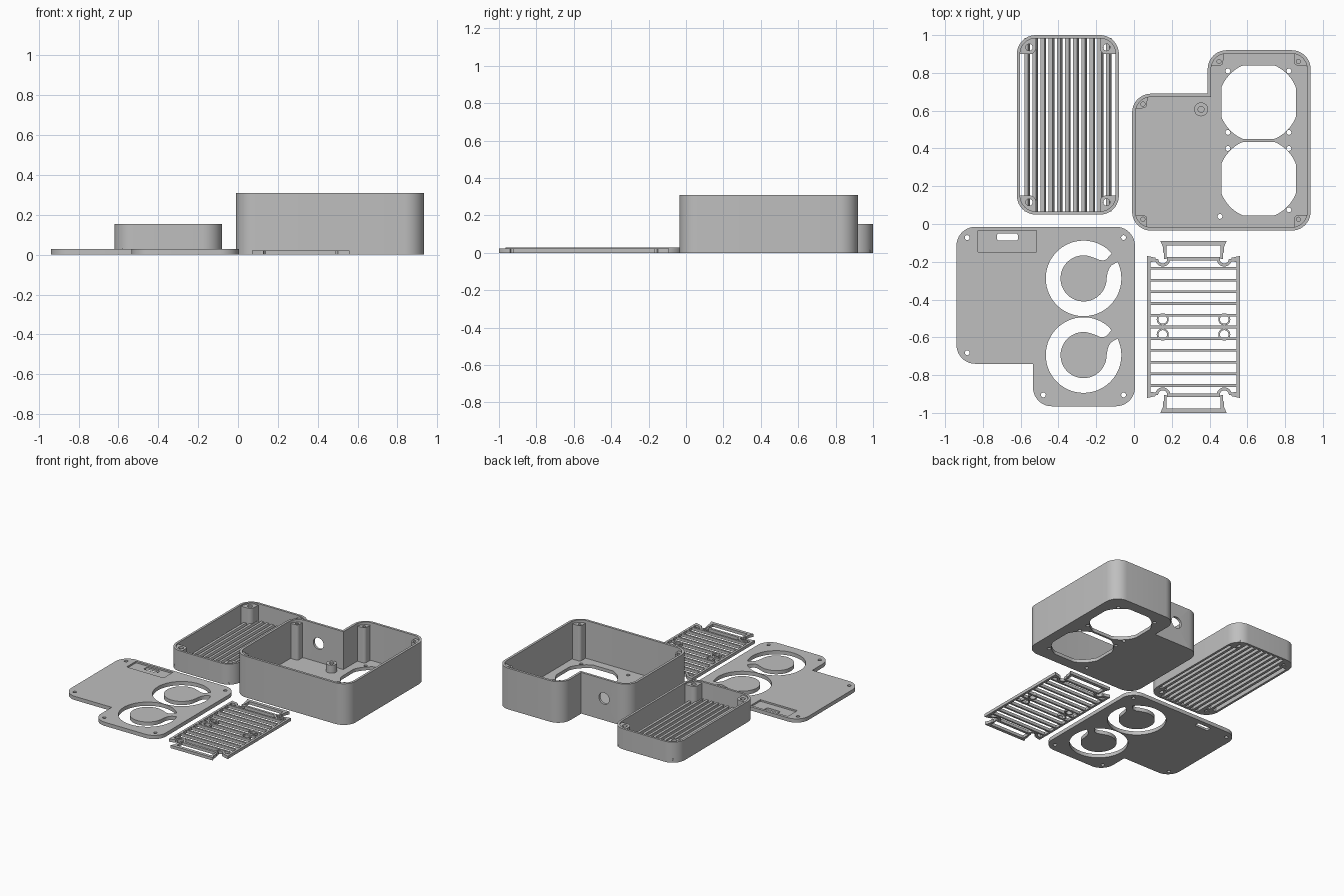
import bpy, bmesh, math
from mathutils import Vector

if "Cube" in bpy.data.objects:
    bpy.data.objects.remove(bpy.data.objects["Cube"])

grey = bpy.data.materials.new("grey plastic")
grey.diffuse_color = (0.52, 0.52, 0.52, 1)
grey.use_nodes = True
grey.node_tree.nodes["Principled BSDF"].inputs["Base Color"].default_value = grey.diffuse_color


def finish(name, mesh):
    """Weld, fix normals, shade and colour a part."""
    bm = bmesh.new()
    bm.from_mesh(mesh)
    bmesh.ops.remove_doubles(bm, verts=bm.verts, dist=1e-5)
    bmesh.ops.recalc_face_normals(bm, faces=bm.faces)
    bm.to_mesh(mesh)
    bm.free()
    mesh.materials.clear()
    mesh.materials.append(grey)
    mesh.shade_smooth()
    mesh.set_sharp_from_angle(angle=math.radians(30))
    ob = bpy.data.objects.new(name, mesh)
    bpy.context.collection.objects.link(ob)
    return ob


def plate(name, loops, z0, z1):
    """Extrude an outline; further loops become holes."""
    cu = bpy.data.curves.new(name + "_profile", 'CURVE')
    cu.dimensions, cu.fill_mode, cu.extrude = '2D', 'BOTH', (z1 - z0) / 2
    for pts in loops:
        sp = cu.splines.new('POLY')
        sp.points.add(len(pts) - 1)
        for p, q in zip(sp.points, pts):
            p.co = (q[0], q[1], 0, 1)
        sp.use_cyclic_u = True
    tmp = bpy.data.objects.new(name + "_tmp", cu)
    bpy.context.collection.objects.link(tmp)
    dg = bpy.context.evaluated_depsgraph_get()
    mesh = bpy.data.meshes.new_from_object(tmp.evaluated_get(dg))
    bpy.data.objects.remove(tmp)
    for v in mesh.vertices:
        v.co.z += (z0 + z1) / 2
    return finish(name, mesh)


def arc(cx, cy, r, a0, a1, n=24):
    return [(cx + r * math.cos(math.radians(a0 + (a1 - a0) * i / n)),
             cy + r * math.sin(math.radians(a0 + (a1 - a0) * i / n))) for i in range(n + 1)]


def circle(cx, cy, r, n=24):
    return arc(cx, cy, r, 0, 360, n)[:-1]


def rounded(corners, n=10):
    """Right-angled polygon from (x, y, corner radius)."""
    out = []
    for i, (x, y, r) in enumerate(corners):
        p = Vector((x, y))
        if r == 0:
            out.append((x, y))
            continue
        u = (Vector(corners[i - 1][:2]) - p).normalized()
        v = (Vector(corners[(i + 1) % len(corners)][:2]) - p).normalized()
        c = p + (u + v) * r
        for k in range(n + 1):
            t = math.pi / 2 * k / n
            out.append(tuple(c - v * r * math.cos(t) - u * r * math.sin(t)))
    return out


def rect(x0, y0, x1, y1, r=0.0):
    return rounded([(x0, y0, r), (x1, y0, r), (x1, y1, r), (x0, y1, r)])


def corner_post(name, cx, cy, sx, sy, reach, r, hole, z0, z1, big):
    """Screw post filling a corner; sx, sy point towards the corner."""
    xo, yo, xi, yi = cx + sx * reach, cy + sy * reach, cx - sx * r, cy - sy * r
    pts = [(xo, yo, big), (xi, yo, 0), (xi, yi, r * 0.95), (xo, yi, 0)]
    plate(name, [rounded(pts), circle(cx, cy, hole)], z0, z1)


# Louvred tray: wall, slanted slats, corner posts
TX0, TX1, TY0, TY1, TH = -0.62, -0.08, 0.05, 1.0, 0.155
plate("tray_wall", [rect(TX0, TY0, TX1, TY1, 0.1),
                    rect(TX0 + .017, TY0 + .017, TX1 - .017, TY1 - .017, 0.083)], 0, TH)
for k in range(11):
    x = -0.35 + (k - 5) * 0.0432
    sec = [(x - .015, .03), (x + .005, .03), (x + .015, 0), (x - .005, 0)]
    bm = bmesh.new()
    a, b = [[bm.verts.new((px, y, pz)) for px, pz in sec] for y in (TY0 + .016, TY1 - .016)]
    bm.faces.new(a)
    bm.faces.new(b)
    for i in range(4):
        bm.faces.new((a[i], a[i - 1], b[i - 1], b[i]))
    me = bpy.data.meshes.new("tray_slat")
    bm.to_mesh(me)
    bm.free()
    finish("tray_slat", me)
for sx in (-1, 1):
    for sy in (-1, 1):
        corner_post("tray_post", -0.35 + sx * .205, 0.525 + sy * .41, sx, sy,
                    .05, .036, .018, 0, .145, .08)


# Deep case: stepped outline
def case_outline(d, r):
    return rounded([(-.01 + d, -.035 + d, r), (.935 - d, -.035 + d, r), (.935 - d, .92 - d, r),
                    (.39 + d, .92 - d, r), (.39 + d, .69 - d, 0), (-.01 + d, .69 - d, r)])


wall = plate("case_wall", [case_outline(0, .1), case_outline(.018, .082)], 0, .31)


# Fan openings: circles with flattened sides
def fan_hole(cx, cy):
    return [(max(cx - .198, min(cx + .198, x)), max(cy - .195, min(cy + .195, y)))
            for x, y in circle(cx, cy, .212, 96)]


screws = [(.497, .81), (.82, .81), (.497, .485), (.82, .485),
          (.497, .4), (.82, .4), (.455, .04), (.82, .075)]
plate("case_floor", [case_outline(.018, .082), fan_hole(.66, .645), fan_hole(.66, .24)]
      + [circle(x, y, .013, 16) for x, y in screws], 0, .025)
for x, y, sx, sy in [(.047, .635, -1, 1), (.047, .025, -1, -1), (.87, .025, 1, -1),
                     (.87, .86, 1, 1), (.45, .86, -1, 1)]:
    corner_post("case_post", x, y, sx, sy, .045, .022, .011, .025, .29, .07)
plate("case_standoff", [circle(.355, .607, .037), circle(.355, .607, .016)], .025, .085)

# Cable hole in the step wall
bpy.ops.mesh.primitive_cylinder_add(vertices=32, radius=.043, depth=.1,
                                    location=(.2, .68, .165), rotation=(math.pi / 2, 0, 0))
cutter = bpy.context.object
cutter.name = "cable_hole_cutter"
cutter.hide_render = True
mod = wall.modifiers.new("cable_hole", 'BOOLEAN')
mod.operation, mod.solver, mod.object = 'DIFFERENCE', 'EXACT', cutter
bpy.context.view_layer.objects.active = wall
bpy.ops.object.modifier_apply(modifier=mod.name)
bpy.data.objects.remove(cutter)

# Lid: stepped plate with hooked ring cuts and a recess with a slot
lid = rounded([(-.94, -.74, .1), (-.535, -.74, 0), (-.535, -.965, .1), (.005, -.965, .1),
               (.005, -.015, .1), (-.94, -.015, .1)])


def hook_cut(cx, cy):
    tip_low = [(.148, .069), (.135, .052), (.127, .03), (.122, 0)]
    tip_high = [(.06, .108), (.085, .097), (.105, .095), (.12, .1), (.148, .132)]
    return (arc(cx, cy, .2, 50, 386, 64) + [(cx + x, cy + y) for x, y in tip_low]
            + arc(cx, cy, .122, -10, -280, 48) + [(cx + x, cy + y) for x, y in tip_high])


lid_cuts = [hook_cut(-.267, -.288), hook_cut(-.267, -.694)]
lid_cuts += [circle(x, y, .013, 16) for x, y in
             [(-.883, -.072), (-.055, -.072), (-.883, -.682), (-.48, -.905), (-.055, -.905)]]
plate("lid_base", [lid, rect(-.725, -.088, -.615, -.05, .01)] + lid_cuts, 0, .016)
plate("lid_top", [lid, rect(-.825, -.147, -.517, -.035)] + lid_cuts, .016, .028)

# Grille: side rails, cross bars, end tabs, scallops and rings
GX, GY, GZ = .315, -.545, .022


def bar(name, x0, y0, x1, y1):
    plate(name, [rect(min(x0, x1), min(y0, y1), max(x0, x1), max(y0, y1))], 0, GZ)


for k in range(-5, 6):
    bar("grille_bar", GX - .23, GY + k * .062 - .007, GX + .23, GY + k * .062 + .007)
for s in (-1, 1):
    bar("grille_rail", GX + s * .228, GY - .36, GX + s * .245, GY + .36)
    for t in (-1, 1):
        yb = GY + t * .36                       # end line
        plate("grille_tip", [[(GX + s * .245, yb + t * .016), (GX + s * .245, yb - t * .02),
                              (GX + s * .2, yb - t * .012), (GX + s * .2, yb + t * .006)]], 0, GZ)
        cx = GX + s * .163
        a0 = 0 if t < 0 else 180
        plate("grille_scallop", [arc(cx, yb, .04, a0, a0 + 180) + arc(cx, yb, .024, a0 + 180, a0)], 0, GZ)
        bar("grille_tab_side", GX + s * .143, yb, GX + s * .155, yb + t * .095)
        plate("grille_tab_ear", [[(GX + s * .15, yb + t * .095), (GX + s * .176, yb + t * .095),
                                  (GX + s * .162, yb + t * .065), (GX + s * .162, yb + t * .035),
                                  (GX + s * .143, yb + t * .02)]], 0, GZ)
        rx, ry = GX + s * .163, GY + t * .04
        plate("grille_ring", [circle(rx, ry, .032), circle(rx, ry, .023)], 0, GZ)
for t in (-1, 1):
    bar("grille_end_bar", GX - .14, GY + t * .352, GX + .14, GY + t * .37)
    bar("grille_tab_end", GX - .155, GY + t * .431, GX + .155, GY + t * .455)
